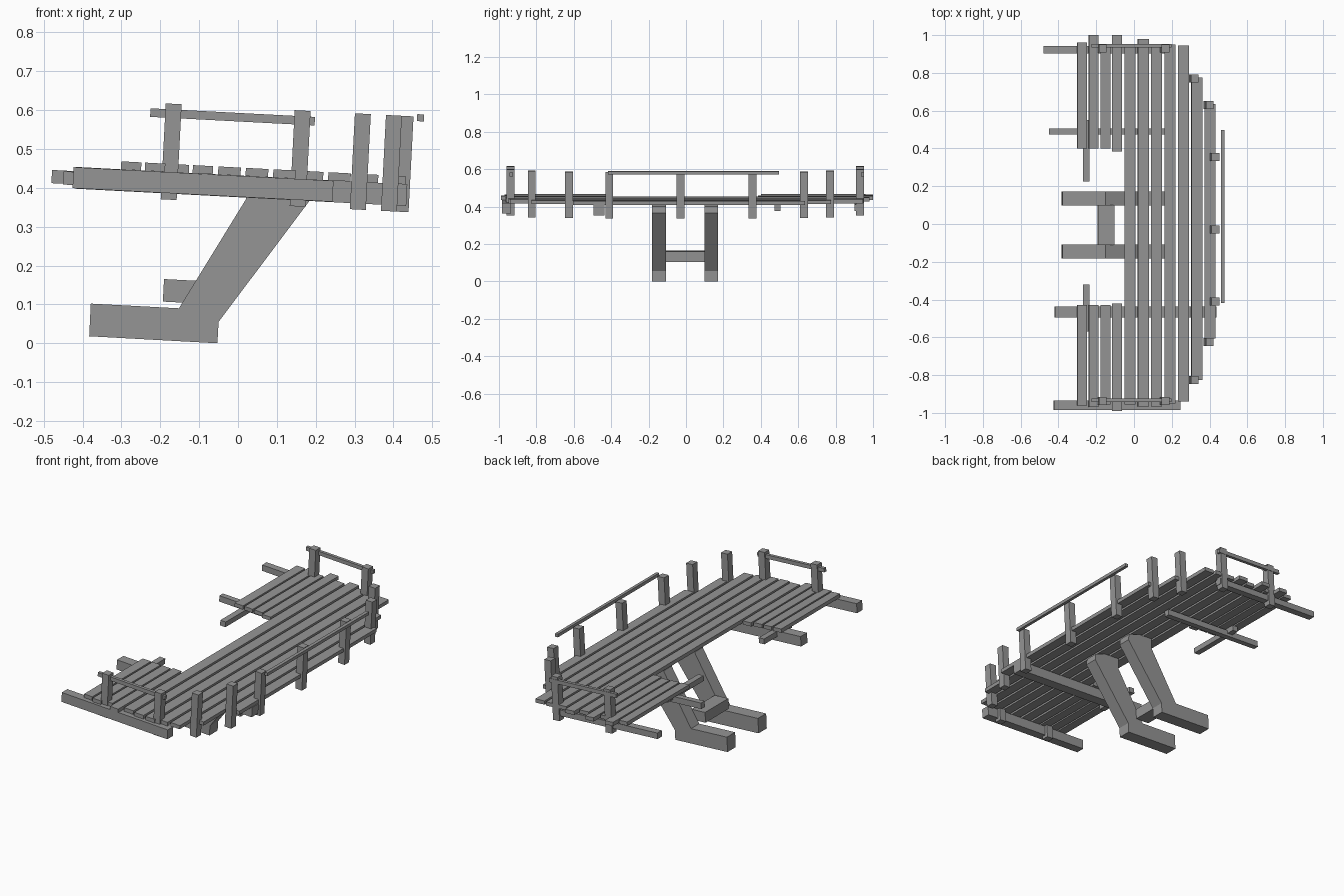
import bpy, bmesh, math
from mathutils import Matrix

old = bpy.data.objects.get("Cube")
if old:
    bpy.data.objects.remove(old, do_unlink=True)

wood = bpy.data.materials.new("grey_wood")
wood.use_nodes = True
GREY = (0.3, 0.3, 0.3, 1)
wood.diffuse_color = GREY
wood.node_tree.nodes["Principled BSDF"].inputs["Base Color"].default_value = GREY

TILT = math.radians(3)          # the whole platform leans down towards +x
SLOPE = math.tan(TILT)


def deck(x):
    """Height of the middle of the planks at x."""
    return 0.442 - SLOPE * x


def finish(name, bm):
    bmesh.ops.recalc_face_normals(bm, faces=bm.faces)
    mesh = bpy.data.meshes.new(name)
    bm.to_mesh(mesh)
    bm.free()
    mesh.materials.append(wood)
    obj = bpy.data.objects.new(name, mesh)
    bpy.context.collection.objects.link(obj)
    return obj


def timber(name, x, y, drop, size):
    """Tilted box; drop is the height of its centre above the plank middle."""
    bm = bmesh.new()
    bmesh.ops.create_cube(bm, size=1, matrix=Matrix.Diagonal((*size, 1)))
    obj = finish(name, bm)
    obj.location = (x, y, deck(x) + drop)
    obj.rotation_euler.y = TILT
    return obj


def span(name, x0, x1, y0, y1, drop, height):
    return timber(name, (x0 + x1) / 2, (y0 + y1) / 2, drop,
                  (x1 - x0, y1 - y0, height))


# Short planks either side of the notch: back end, back inner, front inner, front end
short = [(0.96, 0.40, -0.43, -0.96), (1.0, 0.40, -0.43, -0.97),
         (0.95, 0.40, -0.43, -0.955), (1.0, 0.385, -0.42, -0.99)]
for i, (b, bi, fi, f) in enumerate(short):
    x = -0.275 + i * 0.0615
    span("back_short_plank", x - 0.026, x + 0.026, bi, b, 0, 0.021)
    span("front_short_plank", x - 0.026, x + 0.026, f, fi, 0, 0.021)

# Full length planks, stepping in on the outer edge
full = [(0.95, -0.955), (0.98, -0.965), (0.95, -0.965), (0.95, -0.95),
        (0.945, -0.94), (0.775, -0.825), (0.635, -0.605)]
for i, (b, f) in enumerate(full):
    x = -0.022 + i * 0.0708
    span("long_plank", x - 0.029, x + 0.029, f, b, 0, 0.021)

# Joists under the planks
span("front_end_joist", -0.425, 0.245, -0.985, -0.935, -0.038, 0.054)
span("front_inner_joist", -0.42, 0.435, -0.495, -0.437, -0.038, 0.056)
span("back_inner_joist", -0.45, 0.18, 0.473, 0.505, -0.04, 0.034)
span("back_end_joist", -0.48, 0.18, 0.902, 0.942, -0.038, 0.034)
span("back_notch_batten", -0.27, -0.236, 0.225, 0.55, -0.026, 0.03)
span("front_notch_batten", -0.27, -0.236, -0.57, -0.32, -0.026, 0.03)

# Posts
posts = [(x, y) for x in (-0.172, 0.16) for y in (-0.938, 0.93)]
posts += [(0.315, -0.825), (0.315, 0.77), (0.395, -0.625), (0.395, 0.63)]
posts += [(0.425, y) for y in (-0.41, -0.03, 0.355)]
for x, y in posts:
    timber("railing_post", x, y, 0.042, (0.041, 0.042, 0.247))

# Hand rails
for y in (-0.934, 0.944):
    span("end_rail", -0.226, 0.198, y - 0.009, y + 0.009, 0.14, 0.022)
span("long_rail", 0.461, 0.479, -0.417, 0.498, 0.163, 0.018)

# Bent legs, extruded from a side profile
profile = [(-0.383, 0.018), (-0.053, 0), (-0.05, 0.055), (0.183, 0.365),
           (0.18, 0.4), (0.112, 0.425), (0.02, 0.43), (0.02, 0.37),
           (-0.152, 0.09), (-0.379, 0.102)]
for y0, y1 in ((-0.182, -0.108), (0.098, 0.172)):
    bm = bmesh.new()
    face = bm.faces.new([bm.verts.new((x, y0, z)) for x, z in profile])
    out = bmesh.ops.extrude_face_region(bm, geom=[face])
    bmesh.ops.translate(bm, vec=(0, y1 - y0, 0),
                        verts=[v for v in out["geom"] if isinstance(v, bmesh.types.BMVert)])
    finish("support_leg", bm)

# Brace between the legs
brace = span("leg_brace", -0.192, -0.106, -0.11, 0.1, 0, 0.058)
brace.location.z = 0.134
